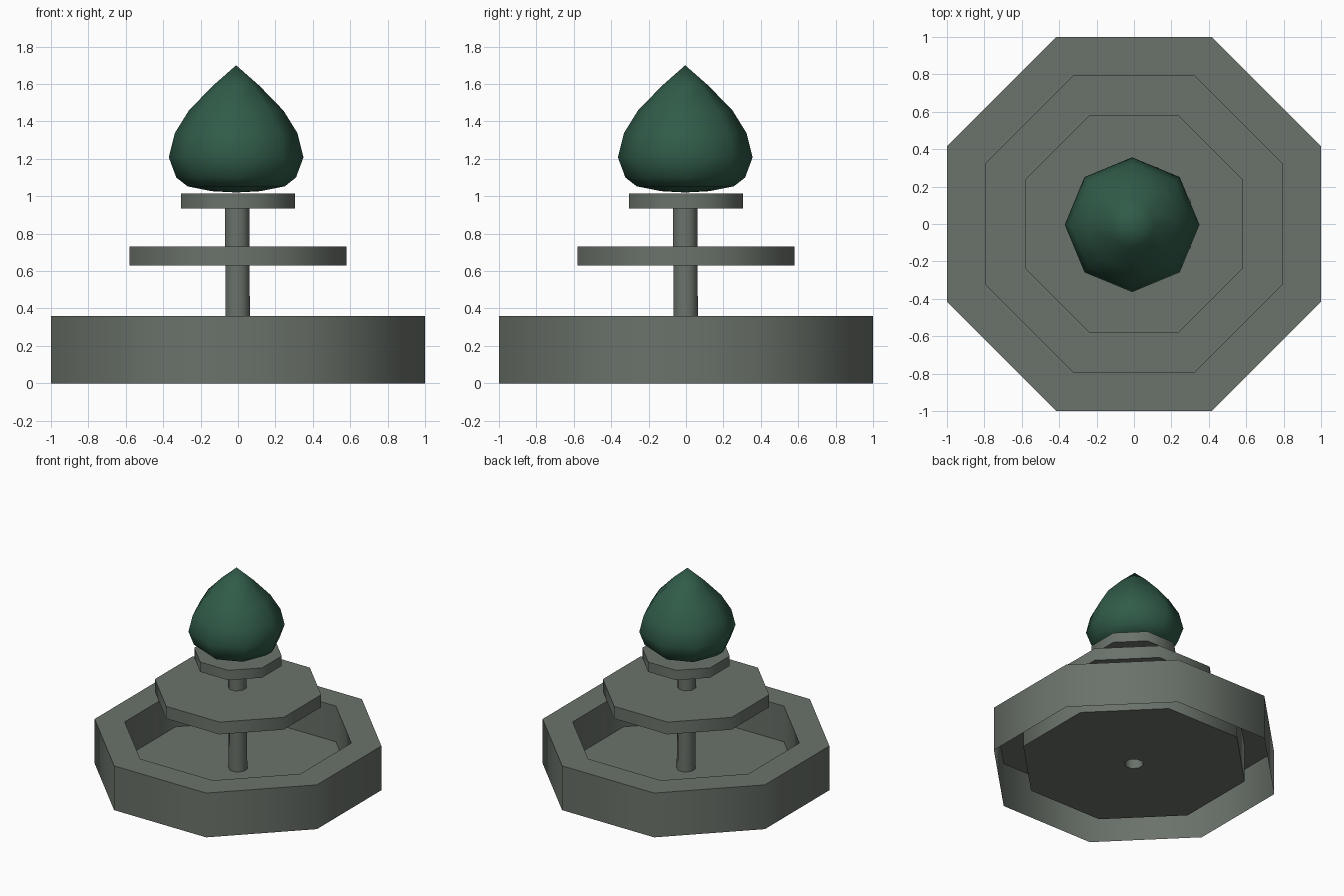
import bpy, bmesh, math

if "Cube" in bpy.data.objects:
    bpy.data.objects.remove(bpy.data.objects["Cube"])


def material(name, rgb):
    m = bpy.data.materials.new(name)
    m.diffuse_color = (*rgb, 1)
    m.use_nodes = True
    m.node_tree.nodes["Principled BSDF"].inputs["Base Color"].default_value = m.diffuse_color
    return m


stone = material("grey_stone", (0.145, 0.168, 0.145))
green = material("dark_green", (0.030, 0.105, 0.066))
FLAT = 1 / math.cos(math.pi / 8)  # apothem to corner radius


def lathe(name, profile, mat, flat_sides=True, angle=50):
    """Spin (radius, z, x shift, y shift) points into an eight-sided shape."""
    bm = bmesh.new()
    turn, k = (math.pi / 8, FLAT) if flat_sides else (0, 1)
    rings = []
    for r, z, *shift in profile:
        sx, sy = shift if shift else (0, 0)
        if r == 0:
            rings.append([bm.verts.new((sx, sy, z))] * 8)
        else:
            rings.append([bm.verts.new((sx + r * k * math.cos(turn + i * math.pi / 4),
                                        sy + r * k * math.sin(turn + i * math.pi / 4), z))
                          for i in range(8)])
    for a, b in zip(rings, rings[1:]):
        for i in range(8):
            j = (i + 1) % 8
            corners = list(dict.fromkeys((a[i], a[j], b[j], b[i])))
            bm.faces.new(corners)
    me = bpy.data.meshes.new(name)
    bm.to_mesh(me)
    bm.free()
    ob = bpy.data.objects.new(name, me)
    bpy.context.collection.objects.link(ob)
    me.materials.append(mat)
    bpy.ops.object.select_all(action='DESELECT')
    ob.select_set(True)
    bpy.context.view_layer.objects.active = ob
    bpy.ops.object.shade_smooth_by_angle(angle=math.radians(angle))
    return ob


# Basin: open underneath, raised floor with a hole for the stem
lathe("basin", [(1.0, 0), (1.0, 0.36), (0.79, 0.36), (0.79, 0.07), (0.065, 0.07)], stone)

# Hollow stem, leaning very slightly
lathe("stem", [(0.065, 0.07), (0.065, 0.98, -0.005, -0.005)], stone)

# Two tiers
for name, r, low, high in (("lower_tier", 0.58, 0.63, 0.73),
                           ("upper_tier", 0.305, 0.935, 1.015)):
    lathe(name, [(0, low), (r, low), (r, high), (0, high)], stone)

# Bud-shaped top
bud = [(0, 1.02), (0.13, 1.027), (0.26, 1.053), (0.32, 1.10), (0.36, 1.208),
       (0.328, 1.337), (0.253, 1.458), (0.125, 1.59), (0, 1.70)]
lathe("bud", [(r, z, -0.01, -0.004) for r, z in bud], green, flat_sides=False, angle=60)
